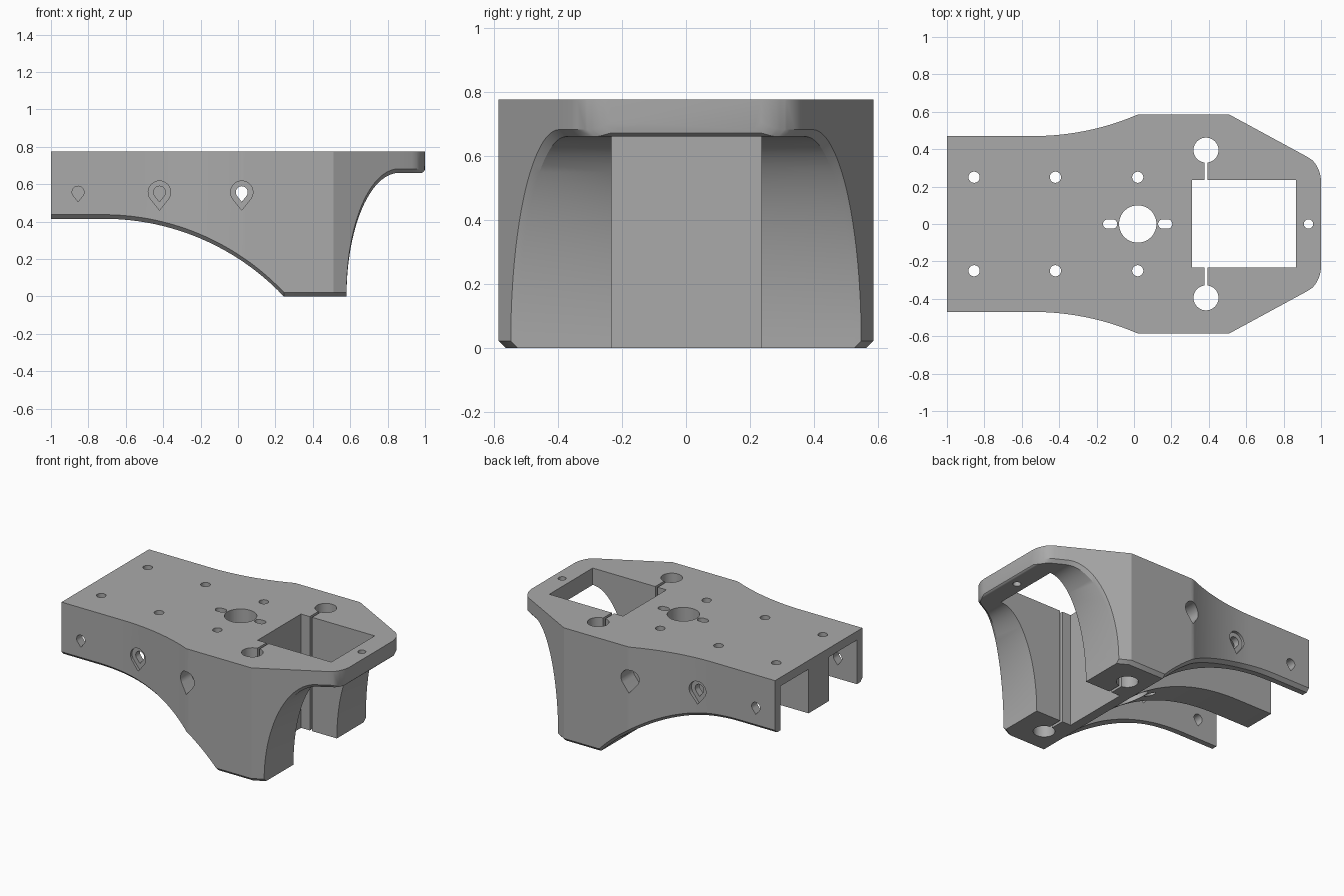
import bpy, bmesh, math

if "Cube" in bpy.data.objects:
    bpy.data.objects.remove(bpy.data.objects["Cube"])

TOP = 0.775
CH = 0.022  # lower edge chamfer

grey = bpy.data.materials.new("plain grey")
grey.diffuse_color = (0.4, 0.4, 0.4, 1)
grey.use_nodes = True
grey.node_tree.nodes["Principled BSDF"].inputs["Base Color"].default_value = grey.diffuse_color


def lerp(table, x):
    for (x0, v0), (x1, v1) in zip(table, table[1:]):
        if x <= x1:
            return v0 + (v1 - v0) * (x - x0) / (x1 - x0)
    return table[-1][1]


NOSE = [(0.51, 0.585), (0.93, 0.357), (0.955, 0.34), (0.975, 0.315),
        (0.99, 0.283), (0.997, 0.258), (1.0, 0.235)]


def root(v):
    return math.sqrt(max(0.0, v))


def half_width(x):
    if x < -0.54:
        return 0.47
    if x < 0.02:
        return 0.47 + 1.42 - root(1.42 ** 2 - (x + 0.54) ** 2)
    return 0.585 if x < 0.51 else lerp(NOSE, x)


def underside(x):
    if x < -0.72:
        return 0.415
    if x < 0.245:
        return 0.415 - 1.329 + root(1.329 ** 2 - (x + 0.72) ** 2)
    if x <= 0.58:
        return 0.0
    if x < 0.86:
        return 0.66 * root(1 - ((0.86 - x) / 0.28) ** 2)
    return 0.66 + 0.022 - root(0.022 ** 2 - max(0, x - 0.978) ** 2)


# body: cross-sections lofted along x
xs = [-1, -0.72, -0.54, 0.02, 0.2449, 0.51, 0.58]
xs += [-0.72 + 0.965 * i / 28 for i in range(1, 28)]
xs += [0.86 - 0.28 * math.cos(math.pi / 2 * i / 24) for i in range(1, 25)]
xs += [p[0] for p in NOSE[1:]] + [0.978, 0.985]
xs = sorted(set(round(x, 5) for x in xs))
bm = bmesh.new()
rings = []
for x in xs:
    w, z = half_width(x), max(0, underside(x))
    pts = [(-w, TOP), (-w, z + CH), (CH - w, z), (w - CH, z), (w, z + CH), (w, TOP)]
    rings.append([bm.verts.new((x, y, h)) for y, h in pts])
for a, b in zip(rings, rings[1:]):
    for i in range(6):
        j = (i + 1) % 6
        bm.faces.new((a[i], a[j], b[j], b[i]))
bm.faces.new(rings[0])
bm.faces.new(rings[-1])
bmesh.ops.recalc_face_normals(bm, faces=bm.faces)
mesh = bpy.data.meshes.new("bracket_body")
bm.to_mesh(mesh)
bm.free()
mesh.materials.append(grey)
body = bpy.data.objects.new("bracket_body", mesh)
bpy.context.collection.objects.link(body)
bpy.context.view_layer.objects.active = body


def cut(points, axis, lo, hi):
    """Subtract a prism: points are (x, y) for axis z, (x, z) for axis y."""
    b = bmesh.new()
    place = (lambda p, d: (p[0], p[1], d)) if axis == "z" else (lambda p, d: (p[0], d, p[1]))
    ends = [[b.verts.new(place(p, d)) for p in points] for d in (lo, hi)]
    n = len(points)
    for i in range(n):
        j = (i + 1) % n
        b.faces.new((ends[0][i], ends[0][j], ends[1][j], ends[1][i]))
    for e in ends:
        b.faces.new(e)
    bmesh.ops.recalc_face_normals(b, faces=b.faces)
    m = bpy.data.meshes.new("cutter")
    b.to_mesh(m)
    b.free()
    m.materials.append(grey)
    tool = bpy.data.objects.new("cutter", m)
    tool.hide_render = True
    bpy.context.collection.objects.link(tool)
    mod = body.modifiers.new("cut", "BOOLEAN")
    mod.operation, mod.solver, mod.object = "DIFFERENCE", "EXACT", tool
    bpy.ops.object.modifier_apply(modifier=mod.name)
    bpy.data.objects.remove(tool)


def rect(x0, x1, y0, y1):
    return [(x0, y0), (x1, y0), (x1, y1), (x0, y1)]


def circle(cx, cy, r, n=32):
    return [(cx + r * math.cos(2 * math.pi * i / n), cy + r * math.sin(2 * math.pi * i / n))
            for i in range(n)]


def slot(cx, half, r, n=10):
    return [(cx + s * half + r * math.cos(a), r * math.sin(a))
            for s, start in ((1, -math.pi / 2), (-1, math.pi / 2))
            for a in (start + math.pi * i / n for i in range(n + 1))]


def teardrop(cx, cz, r, n=24):
    arc = [math.radians(-40 + 260 * i / n) for i in range(n + 1)]
    return [(cx + r * math.cos(a), cz + r * math.sin(a)) for a in arc] + [(cx, cz - 1.6 * r)]


# rectangular opening, motor hole, its slots and the nose hole
cut(rect(0.31, 0.865, -0.232, 0.235), "z", -1, 1)
cut(circle(0.02, 0, 0.1, 48), "z", -1, 1)
for x in (-0.128, 0.167):
    cut(slot(x, 0.013, 0.025), "z", -1, 1)
cut(circle(0.933, 0, 0.025, 24), "z", -1, 1)

for s in (-1, 1):
    # channels beside the centre rib
    lo, hi = sorted((s * 0.11, s * 0.41))
    cut(rect(-1.1, 0.2, lo, hi), "z", -1, 0.715)
    # clamp bores with slits
    cut(circle(0.385, s * 0.395, 0.067), "z", -1, 1)
    lo, hi = sorted((s * 0.2, s * 0.36))
    cut(rect(0.376, 0.394, lo, hi), "z", -1, 1)
    # screw holes in the plate
    for x in (-0.855, -0.42, 0.02):
        cut(circle(x, s * 0.25, 0.03, 24), "z", 0.6, 1)
    # side teardrop holes and their recesses
    for x in (-0.855, -0.42, 0.02):
        lo, hi = sorted((s * 0.3, s * 0.8))
        cut(teardrop(x, 0.557, 0.032), "y", lo, hi)
    for x in (-0.42, 0.02):
        lo, hi = sorted((s * 0.455, s * 0.8))
        cut(teardrop(x, 0.557, 0.06), "y", lo, hi)
# through hole in the rib
cut(teardrop(0.02, 0.557, 0.032), "y", -0.2, 0.2)

body.select_set(True)
bpy.ops.object.shade_smooth_by_angle(angle=math.radians(25))
